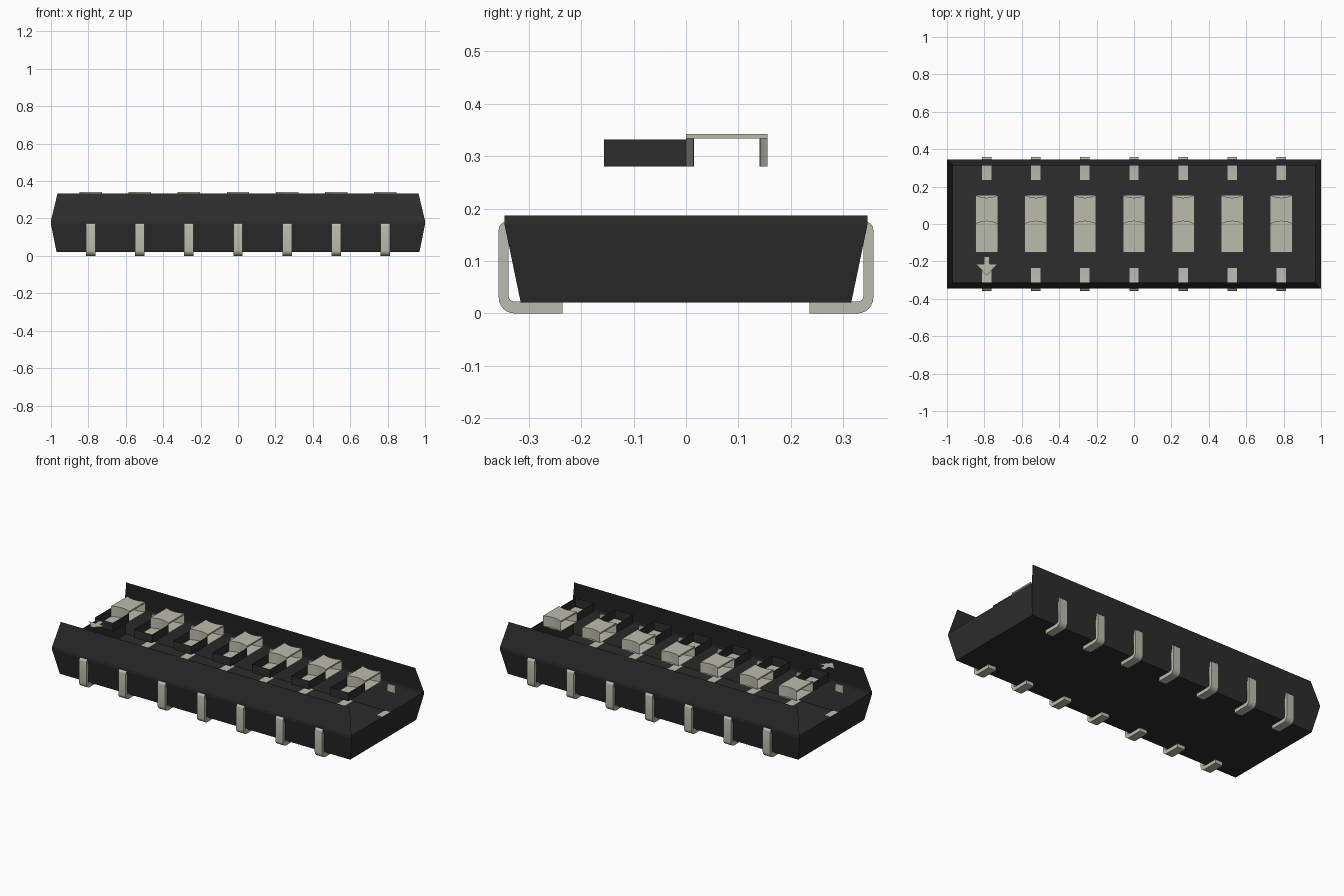
import bpy, bmesh, math

cube = bpy.data.objects.get("Cube")
if cube:
    bpy.data.objects.remove(cube, do_unlink=True)


def material(name, rgb):
    m = bpy.data.materials.new(name)
    m.use_nodes = True
    m.diffuse_color = (*rgb, 1)
    bsdf = m.node_tree.nodes["Principled BSDF"]
    bsdf.inputs["Base Color"].default_value = (*rgb, 1)
    bsdf.inputs["Roughness"].default_value = 0.6
    return m


BLACK = material("black plastic", (0.026, 0.026, 0.026))
BEIGE = material("warm grey metal", (0.50, 0.50, 0.42))


def make(name, bm, mat, smooth=False):
    mesh = bpy.data.meshes.new(name)
    bm.to_mesh(mesh)
    bm.free()
    mesh.materials.append(mat)
    ob = bpy.data.objects.new(name, mesh)
    bpy.context.collection.objects.link(ob)
    if smooth:
        bpy.ops.object.select_all(action='DESELECT')
        ob.select_set(True)
        bpy.context.view_layer.objects.active = ob
        bpy.ops.object.shade_smooth_by_angle(angle=math.radians(30))
    return ob


def prism(bm, outline, offset):
    """Closed solid: an outline of 3D points swept along an offset."""
    face = bm.faces.new([bm.verts.new(p) for p in outline])
    ext = bmesh.ops.extrude_face_region(bm, geom=[face])
    moved = [g for g in ext["geom"] if isinstance(g, bmesh.types.BMVert)]
    bmesh.ops.translate(bm, verts=moved, vec=offset)
    bmesh.ops.recalc_face_normals(bm, faces=bm.faces)


# Housing: thin tray with flared walls and a narrow vertical rim band
bm = bmesh.new()
levels = [(0.97, 0.315, 0.021), (1.0, 0.346, 0.17), (1.0, 0.346, 0.187)]
rings = [[bm.verts.new((sx * x, sy * y, z))
          for sx, sy in ((-1, -1), (1, -1), (1, 1), (-1, 1))]
         for x, y, z in levels]
bm.faces.new(rings[0][::-1])
for low, high in zip(rings, rings[1:]):
    for i in range(4):
        j = (i + 1) % 4
        bm.faces.new((low[i], low[j], high[j], high[i]))
# Upper panels on the long sides only, leaning inward
rim = rings[-1]
for a, b, s in ((rim[0], rim[1], -1), (rim[2], rim[3], 1)):
    top_b = bm.verts.new((math.copysign(0.965, b.co.x), s * 0.312, 0.334))
    top_a = bm.verts.new((math.copysign(0.965, a.co.x), s * 0.312, 0.334))
    bm.faces.new((a, b, top_b, top_a))
make("housing", bm, BLACK)


def arc(cx, cy, r, a0, a1, n=6):
    return [(cx + r * math.cos(math.radians(a0 + (a1 - a0) * i / n)),
             cz_sin(cy, r, a0 + (a1 - a0) * i / n)) for i in range(n + 1)]


def cz_sin(c, r, deg):
    return c + r * math.sin(math.radians(deg))


# Pin profile in y, z: upright leg bent inward to a flat foot
pin_profile = ([(0.235, 0.0)] + arc(0.327, 0.03, 0.03, -90, 0)
               + arc(0.342, 0.16, 0.015, 0, 90, 4)
               + [(0.338, 0.175)]
               + arc(0.328, 0.033, 0.010, 0, -90, 4)
               + [(0.235, 0.023)])

HALF = 0.06      # half width of a switch
Z0, Z1, Z2 = 0.28, 0.332, 0.342


def bow(y_end, y_mid, n=8):
    """Shallow curve across the slider, from -x to +x."""
    return [(HALF * t, y_mid + (y_end - y_mid) * t * t)
            for t in (-1 + 2 * i / n for i in range(n + 1))]


for k in range(7):
    cx = (k - 3) * 0.2625

    # Front and back pins
    for side, s in (("front", -1), ("back", 1)):
        bm = bmesh.new()
        prism(bm, [(cx - 0.025, s * y, z) for y, z in pin_profile], (0.05, 0, 0))
        make(f"{side}_pin_{k + 1}", bm, BEIGE, True)

    # Well: three thin dark walls around the open half of the slot
    bm = bmesh.new()
    path = [(cx - HALF, 0), (cx - HALF, -0.156), (cx + HALF, -0.156), (cx + HALF, 0)]
    low = [bm.verts.new((x, y, Z0)) for x, y in path]
    high = [bm.verts.new((x, y, Z1)) for x, y in path]
    for i in range(3):
        bm.faces.new((low[i], low[i + 1], high[i + 1], high[i]))
    make(f"switch_well_{k + 1}", bm, BLACK)

    # Slot floor
    bm = bmesh.new()
    bm.faces.new([bm.verts.new((cx + x, y, Z0)) for x, y in
                  ((-HALF, -0.153), (HALF, -0.153), (HALF, 0.155), (-HALF, 0.155))])
    make(f"slot_floor_{k + 1}", bm, BEIGE)

    # Slider: cap with concave ends and a curved skirt under each end
    front, back = bow(0.0, 0.015), bow(0.155, 0.14)
    bm = bmesh.new()
    prism(bm, [(cx + x, y, Z2 - 0.009) for x, y in front + back[::-1]], (0, 0, 0.009))
    for curve in (front, back[::-1]):
        low = [bm.verts.new((cx + x, y, Z0)) for x, y in curve]
        high = [bm.verts.new((cx + x, y, Z2 - 0.009)) for x, y in curve]
        for i in range(len(curve) - 1):
            bm.faces.new((low[i], low[i + 1], high[i + 1], high[i]))
    make(f"slider_{k + 1}", bm, BEIGE, True)

# Direction arrow in front of the first switch
bm = bmesh.new()
arrow = [(-0.015, -0.175), (-0.015, -0.215), (-0.057, -0.215), (0, -0.275),
         (0.057, -0.215), (0.015, -0.215), (0.015, -0.175)]
bm.faces.new([bm.verts.new((x - 0.7875, y, 0.333)) for x, y in arrow])
make("direction_arrow", bm, BEIGE)
